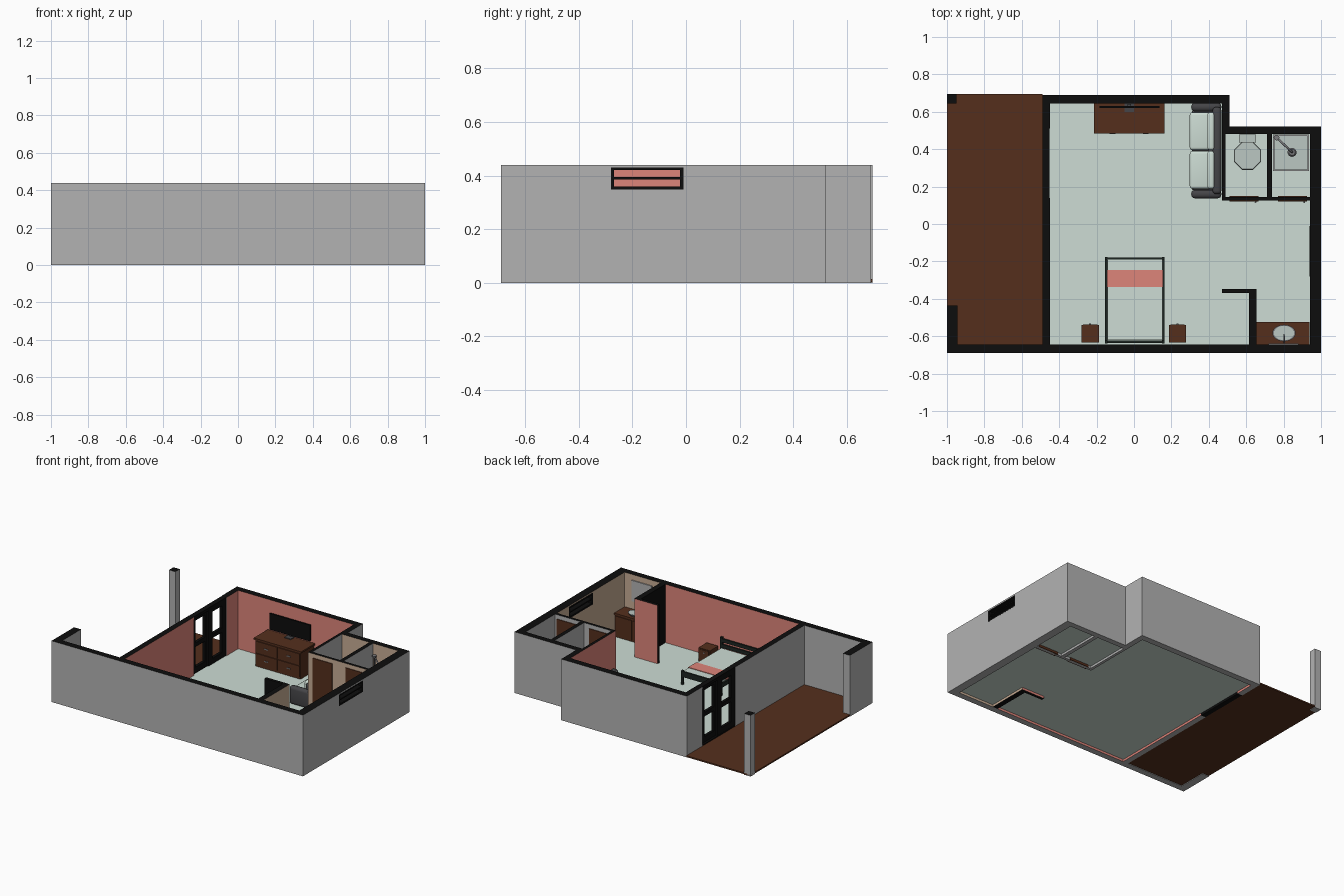
import bpy, bmesh, math
from mathutils import Vector

if "Cube" in bpy.data.objects:
    bpy.data.objects.remove(bpy.data.objects["Cube"])

COL = dict(grey=(.45, .45, .45), black=(.004, .004, .004), coral=(.73, .235, .195),
           tan=(.58, .42, .30), mint=(.61, .72, .66), brown=(.09, .028, .012),
           char=(.06, .06, .065), frame=(.012, .018, .015), steel=(.2, .2, .21), bath=(.5, .57, .54))
MAT = {}
for k, c in COL.items():
    MAT[k] = bpy.data.materials.new(k)
    MAT[k].diffuse_color = (*c, 1)
DIRS = {'-x': (-1, 0, 0), '+x': (1, 0, 0), '-y': (0, -1, 0), '+y': (0, 1, 0), '-z': (0, 0, -1), '+z': (0, 0, 1)}


def finish(name, bm, base, paint=None):
    """Make an object; paint maps a face direction to another colour."""
    bmesh.ops.recalc_face_normals(bm, faces=bm.faces)
    me = bpy.data.meshes.new(name)
    me.materials.append(MAT[base])
    for i, (d, c) in enumerate((paint or {}).items(), 1):
        me.materials.append(MAT[c])
        for f in bm.faces:
            if f.normal.dot(Vector(DIRS[d])) > .9:
                f.material_index = i
    bm.to_mesh(me)
    bm.free()
    ob = bpy.data.objects.new(name, me)
    bpy.context.collection.objects.link(ob)
    return ob


def box(name, x0, x1, y0, y1, z0, z1, base, paint=None, bevel=0):
    bm = bmesh.new()
    bmesh.ops.create_cube(bm, size=1)
    for v in bm.verts:
        v.co = ((x0 + x1) / 2 + v.co.x * (x1 - x0), (y0 + y1) / 2 + v.co.y * (y1 - y0),
                (z0 + z1) / 2 + v.co.z * (z1 - z0))
    ob = finish(name, bm, base, paint)
    if bevel:
        m = ob.modifiers.new("round", 'BEVEL')
        m.width, m.segments = bevel, 4
        for p in ob.data.polygons:
            p.use_smooth = True
    return ob


def cone(name, x, y, z0, z1, r0, r1, n, base, sy=1, turn=0):
    bm = bmesh.new()
    bmesh.ops.create_cone(bm, cap_ends=True, segments=n, radius1=r0, radius2=r1, depth=z1 - z0)
    for v in bm.verts:
        a = math.atan2(v.co.y, v.co.x) + turn
        r = math.hypot(v.co.x, v.co.y)
        v.co = (x + r * math.cos(a), y + r * math.sin(a) * sy, v.co.z + (z0 + z1) / 2)
    return finish(name, bm, base)


def pipe(name, pts, r, base):
    cu = bpy.data.curves.new(name, 'CURVE')
    cu.dimensions, cu.bevel_depth, cu.bevel_resolution, cu.use_fill_caps = '3D', r, 2, True
    sp = cu.splines.new('POLY')
    sp.points.add(len(pts) - 1)
    for p, co in zip(sp.points, pts):
        p.co = (*co, 1)
    cu.materials.append(MAT[base])
    ob = bpy.data.objects.new(name, cu)
    bpy.context.collection.objects.link(ob)


H, F = .44, .02  # wall height, floor level


def wall(name, x0, x1, y0, y1, base='grey', **faces):
    paint = {{'w': '-x', 'e': '+x', 's': '-y', 'n': '+y'}[k]: c for k, c in faces.items()}
    paint['+z'] = 'black'
    return box(name, x0, x1, y0, y1, 0, H, base, paint)


# floors
bm = bmesh.new()
plan = [(-.46, -.66), (.96, -.66), (.96, .5), (.48, .5), (.48, .66), (-.46, .66)]
face = bm.faces.new([bm.verts.new((x, y, F - .004)) for x, y in plan])
top = bmesh.ops.extrude_face_region(bm, geom=[face])
bmesh.ops.translate(bm, vec=(0, 0, .004), verts=[v for v in top['geom'] if isinstance(v, bmesh.types.BMVert)])
finish("room_floor", bm, 'mint')
box("terrace_deck", -1, -.49, -.65, .695, .004, .014, 'brown')

# outer walls
wall("south_wall_terrace", -1, -.45, -.69, -.645)
wall("south_wall_bedroom", -.45, .64, -.69, -.645, n='coral')
wall("south_wall_vanity", .64, 1, -.69, -.645, n='tan')
wall("terrace_stub_wall", -1, -.945, -.645, -.435)
wall("terrace_post", -1, -.95, .645, .695)
wall("west_wall_south", -.49, -.45, -.645, .14, e='coral')
wall("west_wall_north", -.49, -.45, .51, .69, e='coral')
wall("north_wall", -.45, .51, .645, .69, s='coral')
wall("northeast_jog_wall", .47, .51, .52, .645, w='coral')
wall("bath_north_wall", .47, 1, .48, .52, s='tan', w='coral')
wall("east_wall_bath", .94, 1, .135, .48)
east = wall("east_wall_vanity", .94, 1, -.645, .135, w='tan')

# high window in the east wall
cut = box("window_cutter", .9, 1.05, -.27, -.02, .355, .425, 'black')
cut.hide_render = True
cut.hide_viewport = True
m = east.modifiers.new("window", 'BOOLEAN')
m.object, m.solver = cut, 'EXACT'
for i, (y0, y1, z0, z1) in enumerate([(-.28, -.268, .348, .43), (-.022, -.01, .348, .43), (-.268, -.022, .348, .36),
                                      (-.268, -.022, .42, .43), (-.268, -.022, .386, .394)]):
    box(f"window_frame_{i}", .937, 1.0005, y0, y1, z0, z1, 'black')

# bathroom partitions and doors
wall("bath_west_wall", .47, .49, .145, .48, w='coral')
wall("bath_south_wall", .47, .94, .125, .145, s='tan', w='coral')
wall("bath_divider", .71, .738, .145, .48)
for i, x in enumerate((.51, .77)):
    box(f"bath_door_{i}", x, x + .155, .12, .15, 0, .41, 'brown')
    cone(f"bath_door_knob_{i}", x + .14, .117, .19, .2, .005, .005, 8, 'steel')

# vanity screen
wall("vanity_screen_side", .615, .655, -.645, -.37, base='black', e='tan')
wall("vanity_screen_end", .47, .655, -.37, -.348, base='black', n='coral', e='tan')

# glazed terrace door: two framed leaves
box("door_threshold", -.488, -.452, .14, .51, 0, F, 'black')
box("door_head", -.488, -.452, .14, .51, .42, H, 'black')
for i, (y, x) in enumerate(((.14, -.486), (.315, -.474))):
    for j in (0, 1):
        box(f"door_stile_{i}_{j}", x, x + .02, y + j * .15, y + .045 + j * .15, F, .42, 'black')
    for j, (z0, z1) in enumerate(((F, .06), (.205, .235), (.395, .42))):
        box(f"door_rail_{i}_{j}", x, x + .02, y + .045, y + .15, z0, z1, 'black')

# bed
box("mattress", -.142, .152, -.62, -.19, .07, .115, 'mint')
box("blanket", -.145, .155, -.338, -.246, .072, .119, 'coral')
for x in (-.155, .15):
    box("bed_side_rail", x, x + .012, -.62, -.18, .075, .105, 'frame')
    box("bed_foot_leg", x - .001, x + .013, -.192, -.176, F, .12, 'frame')
    box("bed_head_post", x - .001, x + .013, -.638, -.62, F, .19, 'frame')
box("bed_foot_rail", -.145, .152, -.19, -.178, .075, .115, 'frame')
for z in (.07, .115, .155):
    box("headboard_rail", -.145, .152, -.635, -.624, z, z + .025, 'frame')

# bedside tables
for x in (-.28, .187):
    box("bedside_table", x, x + .092, -.633, -.54, F, .115, 'brown')
    box("bedside_drawer", x + .008, x + .084, -.541, -.536, .07, .108, 'brown')
    box("bedside_knob", x + .04, x + .05, -.536, -.532, .085, .093, 'steel')

# dresser and television
box("dresser", -.207, .153, .492, .645, F, .21, 'brown')
box("dresser_top", -.215, .162, .485, .645, .21, .222, 'brown')
for i in range(2):
    for j in range(2):
        x, z = -.2 + i * .178, .035 + j * .088
        box("dresser_drawer", x, x + .17, .486, .493, z, z + .08, 'brown')
        box("drawer_handle", x + .07, x + .1, .482, .487, z + .038, z + .045, 'steel')
box("tv_base", -.05, 0, .6, .643, .222, .228, 'char')
box("tv_neck", -.035, -.015, .632, .642, .225, .26, 'char')
box("tv_screen", -.185, .137, .62, .632, .24, .355, 'black')

# sofa
box("sofa_base", .31, .45, .18, .61, .03, .085, 'char', bevel=.01)
box("sofa_back", .42, .467, .16, .625, .03, .19, 'char', bevel=.018)
for y in (.137, .602):
    box("sofa_arm", .306, .467, y, y + .046, F, .15, 'char', bevel=.02)
for y in (.188, .395):
    box("sofa_seat_cushion", .298, .425, y, y + .202, .08, .118, 'mint', bevel=.015)
    box("sofa_back_cushion", .392, .432, y, y + .202, .11, .19, 'mint', bevel=.015)

# toilet
cone("toilet_bowl", .607, .365, F, .11, .045, .078, 8, 'bath', 1.05, math.pi / 8)
cone("toilet_lid", .607, .365, .11, .12, .078, .074, 8, 'bath', 1.05, math.pi / 8)
box("toilet_tank", .562, .652, .435, .478, .08, .19, 'bath')

# shower
box("shower_tray", .745, .932, .285, .475, F, .035, 'bath')
for i, (x0, x1, y0, y1) in enumerate([(.742, .75, .283, .478), (.928, .936, .283, .478), (.75, .928, .283, .291),
                                      (.75, .928, .47, .478)]):
    box(f"shower_tray_rim_{i}", x0, x1, y0, y1, F, .045, 'grey')
pipe("shower_pipe", [(.762, .462, .12), (.762, .462, .36), (.845, .385, .36), (.845, .385, .345)], .006, 'steel')
cone("shower_head", .845, .383, .335, .347, .024, .016, 20, 'steel')
cone("shower_valve", .762, .462, .355, .366, .015, .015, 16, 'steel')

# vanity, basin, tap and mirror
box("vanity_cabinet", .656, .939, -.645, -.532, F, .18, 'brown')
box("vanity_top", .656, .939, -.645, -.525, .18, .192, 'brown')
for x in (.665, .802):
    box("vanity_door", x, x + .13, -.533, -.527, .03, .172, 'brown')
rim = cone("basin_rim", .802, -.583, .19, .206, .05, .062, 24, 'steel', .72)
cone("basin_bowl", .802, -.583, .2, .207, .052, .054, 24, 'bath', .72)
pipe("basin_tap", [(.802, -.632, .19), (.802, -.632, .24), (.802, -.595, .24), (.802, -.595, .23)], .004, 'steel')
box("mirror", .72, .88, -.646, -.638, .25, .4, 'grey')

for m in bpy.data.materials:
    if m.users and not m.is_grease_pencil:
        m.use_nodes = True
        m.node_tree.nodes["Principled BSDF"].inputs["Base Color"].default_value = m.diffuse_color
